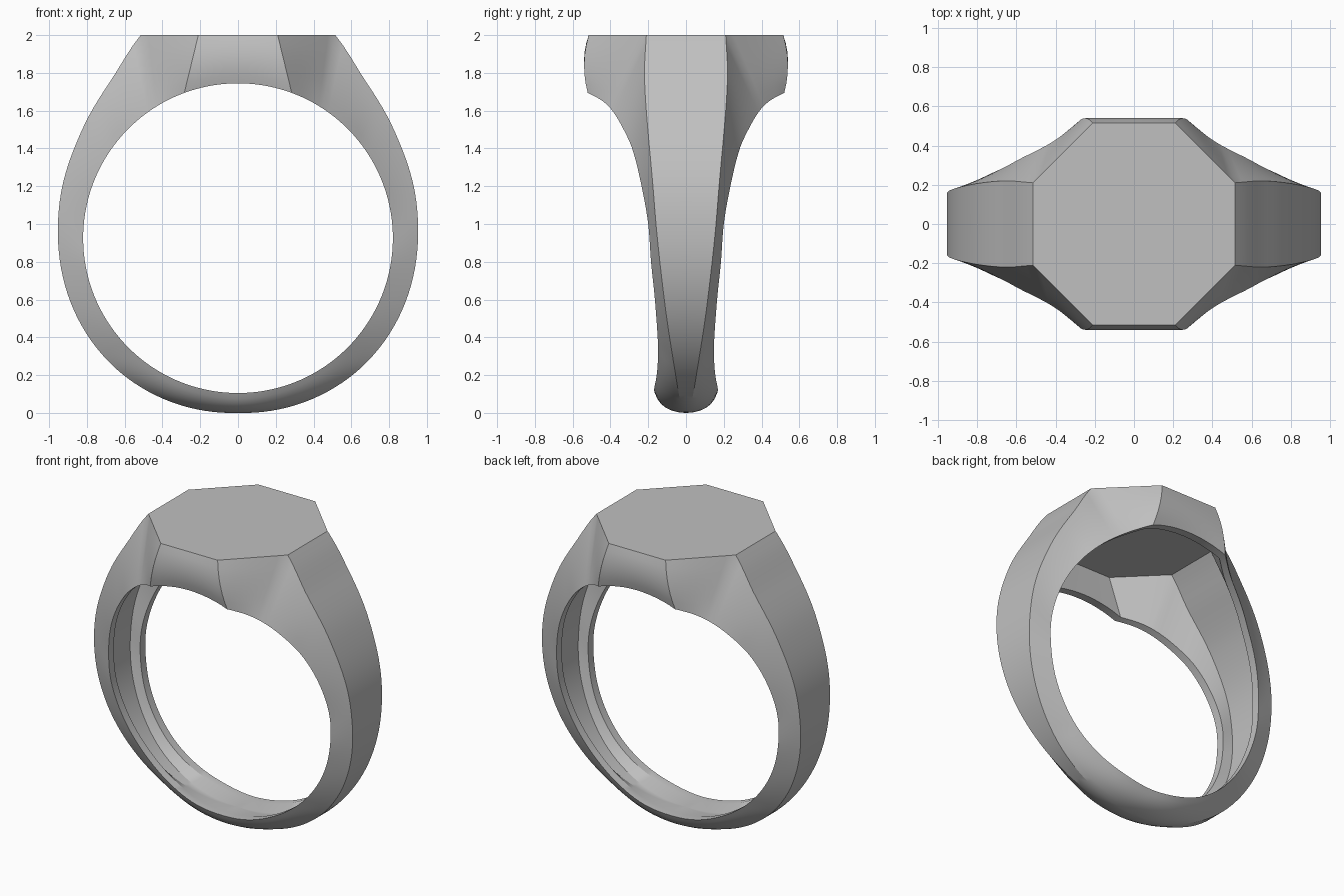
import bpy, bmesh, math
from mathutils import Vector

if "Cube" in bpy.data.objects:
    bpy.data.objects.remove(bpy.data.objects["Cube"], do_unlink=True)

HOLE_R, HOLE_Z = 0.82, 0.925      # finger hole
TOP_Z, ROOF_Z = 2.0, 1.93         # table and cavity roof
NEAR, FAR = 0.21, 0.515           # octagon corner coordinates
FRONT_END, SHOULDER = 20.3, 33    # hole angles where the front and diagonal end
LIP = 0.055

# Curves keyed by angle from the top of the hole, in degrees
RIM_WIDTH = [(20.3, .52), (27.9, .44), (34.6, .39), (45.5, .33), (54.6, .285),
             (70.4, .235), (84.8, .2), (98.8, .185), (113, .165), (129.8, .15),
             (139.7, .148), (152, .155), (165.8, .168), (180, .165)]
OUTER_R = [(25.6, 1.192), (35.4, 1.097), (41.4, 1.059), (49.5, 1.025),
           (60, .992), (73.5, .97), (90, .953), (125, .948), (140, .945), (180, .925)]
CROWN_WIDTH = [(25.6, .21), (36, .22), (49, .21), (73.5, .175), (88, .155),
               (110, .115), (140, .055), (180, 0)]
WALL = [(25.6, .09), (60, .065), (130, .07), (165, .09), (180, .1)]


def curve(keys, a):
    """Smooth interpolation through (angle, value) keys."""
    a = min(max(a, keys[0][0]), keys[-1][0])
    n = len(keys)
    i = next(k for k in range(n - 1) if a <= keys[k + 1][0])

    def slope(k):
        lo, hi = keys[max(k - 1, 0)], keys[min(k + 1, n - 1)]
        return (hi[1] - lo[1]) / (hi[0] - lo[0])
    (x0, y0), (x1, y1) = keys[i], keys[i + 1]
    w = x1 - x0
    t = (a - x0) / w
    return ((2*t**3 - 3*t*t + 1) * y0 + (t**3 - 2*t*t + t) * w * slope(i)
            + (3*t*t - 2*t**3) * y1 + (t**3 - t*t) * w * slope(i + 1))


def polar(deg, r, y):
    a = math.radians(deg)
    return Vector((r * math.sin(a), y, HOLE_Z + r * math.cos(a)))


def mix(a, b, t):
    return a + (b - a) * t


def section(outer, theta, cavity, bulge):
    """Half cross-section from crown centre, round the rim, to cavity centre."""
    width = curve(RIM_WIDTH, theta)
    rim = polar(theta, HOLE_R, width)
    steps = 6
    side = [outer.lerp(rim, k / steps) + bulge * 4 * (k / steps) * (1 - k / steps)
            for k in range(steps + 1)]
    lip = polar(theta, HOLE_R, width - LIP)
    return ([Vector((outer.x, 0, outer.z))] + side
            + [lip, cavity, Vector((cavity.x, 0, cavity.z))])


def table_section(x, y, theta, bulge):
    cavity = Vector((x * 0.88, y * 0.88, ROOF_Z))
    return section(Vector((x, y, TOP_Z)), theta, cavity, Vector((0, bulge, 0)))


# Front panel, diagonal panel, then shoulder and band down to the bottom
sections = []
for k in range(6):
    t = k / 6
    sections.append(table_section(NEAR * t, FAR, FRONT_END * t, .022))
for k in range(8):
    t = k / 8
    sections.append(table_section(mix(NEAR, FAR, t), mix(FAR, NEAR, t),
                                  mix(FRONT_END, SHOULDER, t), .022 * (1 - t)))
BAND = 56
for k in range(BAND + 1):
    t = k / BAND
    theta, phi = mix(SHOULDER, 180, t), mix(25.6, 180, t)
    r, w = curve(OUTER_R, phi), curve(CROWN_WIDTH, phi)
    cavity = polar(mix(24.3, 180, t), r - curve(WALL, phi), w * 0.88)
    round_off = max(0, (theta - 135) / 45) * .025
    out = polar(theta, 1, 0) - Vector((0, 0, HOLE_Z)) + Vector((0, 1, 0))
    sections.append(section(polar(phi, r, w), theta, cavity, out * round_off))

# Mirror the quarter into a closed ring
bm = bmesh.new()
for sx in (1, -1):
    for sy in (1, -1):
        grid = [[bm.verts.new((p.x * sx, p.y * sy, p.z)) for p in s] for s in sections]
        for a, b in zip(grid, grid[1:]):
            for j in range(len(a) - 1):
                bm.faces.new((a[j], a[j + 1], b[j + 1], b[j]))
bmesh.ops.remove_doubles(bm, verts=bm.verts, dist=0.0005)
bmesh.ops.recalc_face_normals(bm, faces=bm.faces)
mesh = bpy.data.meshes.new("signet_ring")
bm.to_mesh(mesh)
bm.free()
ring = bpy.data.objects.new("signet_ring", mesh)
bpy.context.collection.objects.link(ring)

# Plain grey metal
grey = bpy.data.materials.new("plain_grey")
grey.use_nodes = True
colour = (0.53, 0.53, 0.53, 1)
grey.diffuse_color = colour
grey.node_tree.nodes["Principled BSDF"].inputs["Base Color"].default_value = colour
mesh.materials.append(grey)

bpy.ops.object.select_all(action='DESELECT')
ring.select_set(True)
bpy.context.view_layer.objects.active = ring
bpy.ops.object.shade_smooth_by_angle(angle=math.radians(25))
